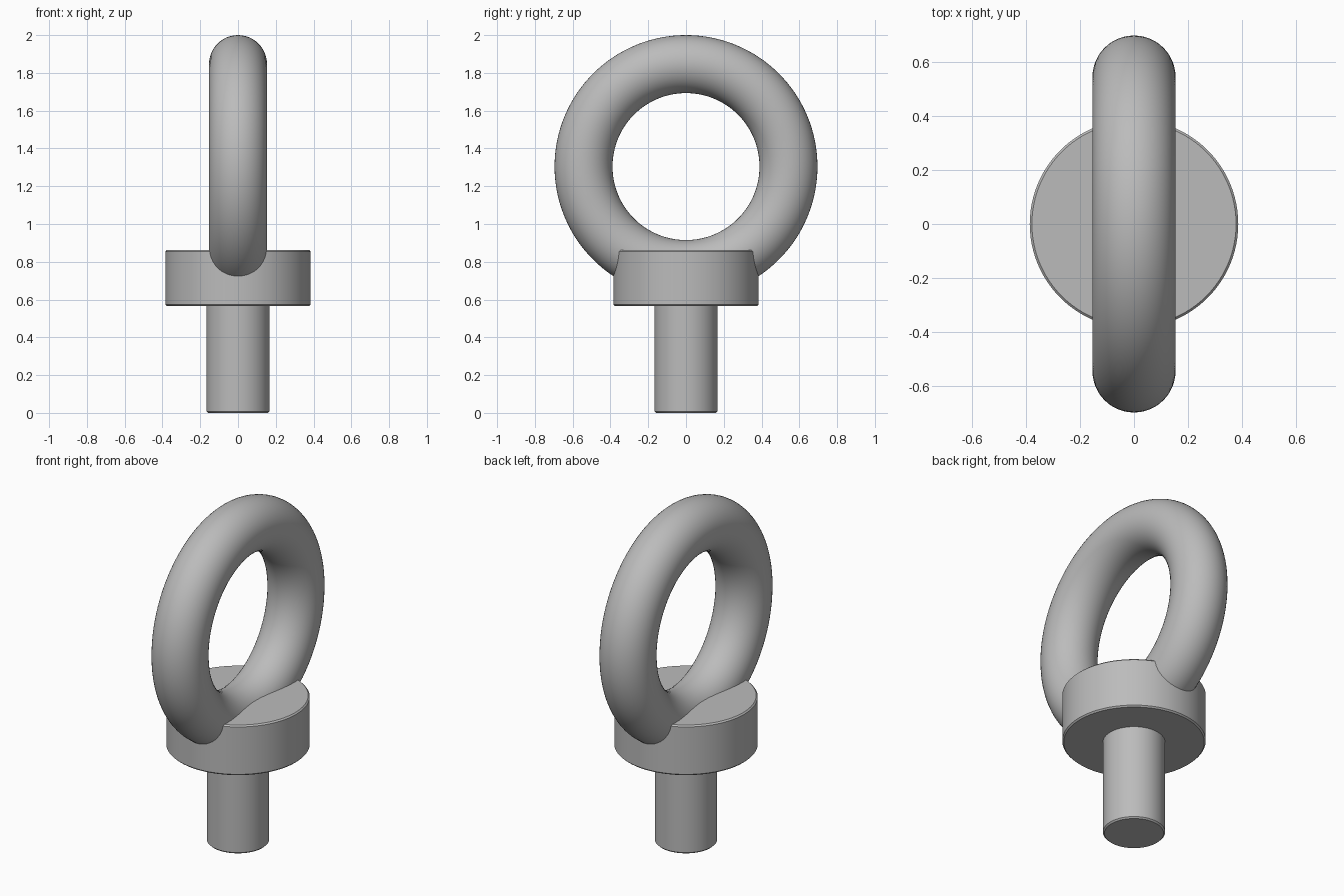
import bpy, math

cube = bpy.data.objects.get("Cube")
if cube:
    bpy.data.objects.remove(cube, do_unlink=True)

GREY = (0.5, 0.5, 0.5, 1.0)
steel = bpy.data.materials.new("steel grey")
steel.use_nodes = True
steel.diffuse_color = GREY
steel.node_tree.nodes["Principled BSDF"].inputs["Base Color"].default_value = GREY


def finish(name):
    """Name the active part, colour it and smooth it with sharp edges kept."""
    obj = bpy.context.object
    obj.name = name
    obj.data.materials.append(steel)
    bpy.ops.object.shade_smooth_by_angle(angle=math.radians(30))
    return obj


def rod(name, radius, bottom, top, chamfer):
    """Upright cylinder with chamfered rims."""
    bpy.ops.mesh.primitive_cylinder_add(
        vertices=96, radius=radius, depth=top - bottom,
        location=(0, 0, (bottom + top) / 2))
    obj = finish(name)
    bevel = obj.modifiers.new("chamfer", "BEVEL")
    bevel.width = chamfer
    bevel.segments = 1
    bevel.limit_method = "ANGLE"
    bevel.angle_limit = math.radians(60)
    return obj


# Threaded end and round collar
rod("shank", 0.167, 0.0, 0.575, 0.008)
rod("collar", 0.385, 0.565, 0.862, 0.008)

# Lifting ring, standing in the y-z plane and sunk into the collar
bpy.ops.mesh.primitive_torus_add(
    major_radius=0.5425, minor_radius=0.1535,
    major_segments=128, minor_segments=48,
    location=(0, 0, 1.304), rotation=(0, math.pi / 2, 0))
finish("lifting_ring")
